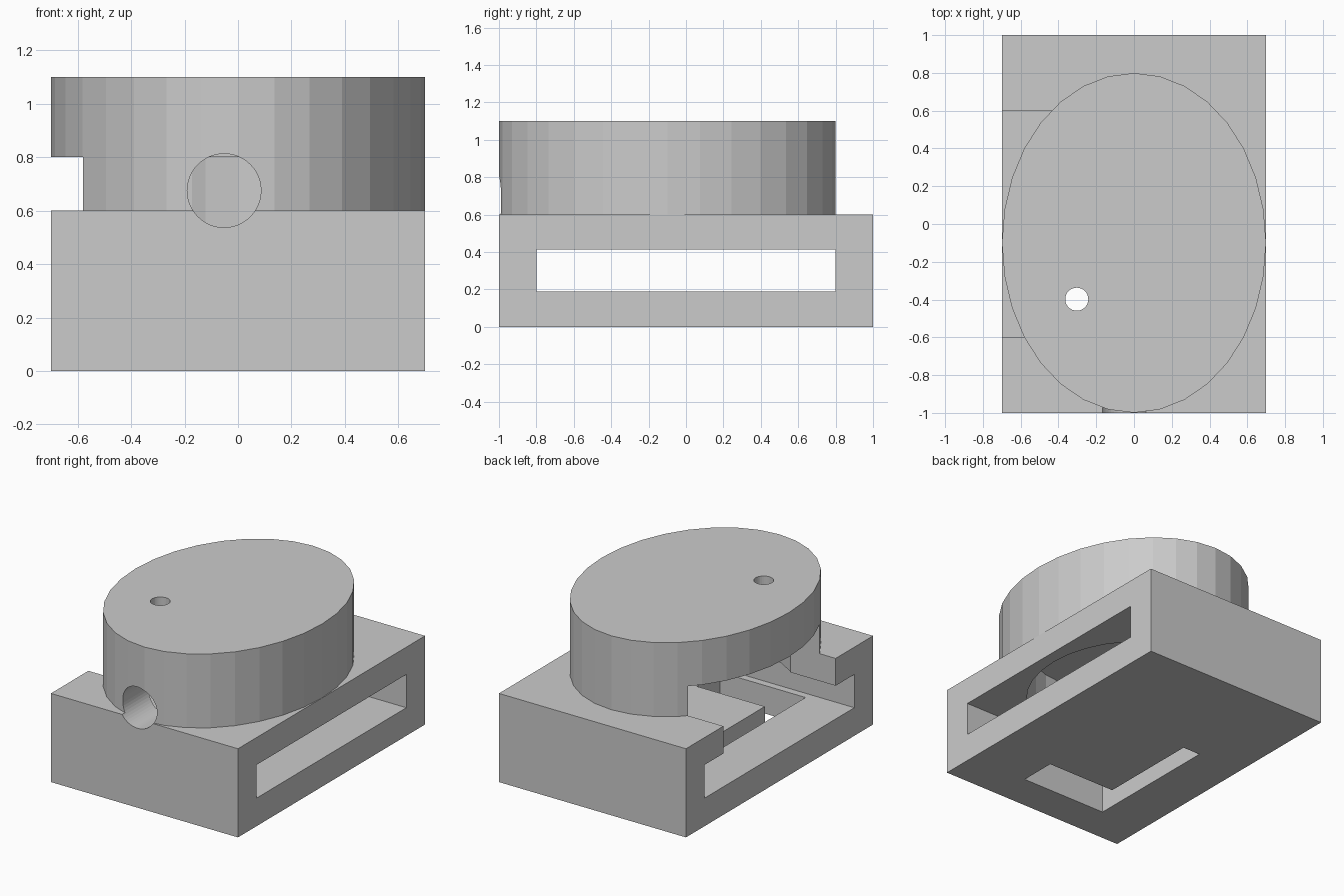
import bpy
import math

if "Cube" in bpy.data.objects:
    bpy.data.objects.remove(bpy.data.objects["Cube"])

grey = bpy.data.materials.new("light grey")
grey.diffuse_color = (0.6, 0.6, 0.6, 1)
grey.use_nodes = True
grey.node_tree.nodes["Principled BSDF"].inputs["Base Color"].default_value = grey.diffuse_color


def box(name, x, y, z):
    """Box from (min, max) pairs."""
    centre = [(p[0] + p[1]) / 2 for p in (x, y, z)]
    bpy.ops.mesh.primitive_cube_add(size=1, location=centre)
    ob = bpy.context.object
    ob.name = name
    ob.scale = [p[1] - p[0] for p in (x, y, z)]
    bpy.ops.object.transform_apply(location=True, rotation=True, scale=True)
    return ob


def cylinder(name, centre, rx, ry, height, rot=(0, 0, 0), sides=32):
    bpy.ops.mesh.primitive_cylinder_add(vertices=sides, radius=1, depth=1,
                                        location=centre, rotation=rot)
    ob = bpy.context.object
    ob.name = name
    ob.scale = (rx, ry, height)
    bpy.ops.object.transform_apply(location=True, rotation=True, scale=True)
    return ob


def combine(target, tool, operation):
    bpy.context.view_layer.objects.active = target
    mod = target.modifiers.new(operation, 'BOOLEAN')
    mod.object = tool
    mod.operation = operation
    mod.solver = 'EXACT'
    bpy.ops.object.modifier_apply(modifier=mod.name)
    bpy.data.objects.remove(tool, do_unlink=True)


# Rectangular base with the oval drum on top
housing = box("housing", (-0.7, 0.7), (-1, 1), (0, 0.6))
drum = cylinder("drum", (0, -0.1, 0.8), 0.699, 0.899, 0.6)
combine(housing, drum, 'UNION')

cutters = [
    # Wide slot running right through from side to side
    box("through_slot", (-0.9, 0.9), (-0.8, 0.8), (0.19, 0.415)),
    # Side opening leading into the rounded chamber
    box("side_opening", (-0.9, 0.0), (-0.6, 0.6), (0.3, 0.8)),
    cylinder("chamber", (0, -0.05, 0.55), 0.62, 0.68, 0.5),
    # L-shaped opening in the floor
    box("floor_opening_front", (-0.37, 0.27), (-0.75, -0.5), (-0.1, 0.3)),
    box("floor_opening_side", (-0.37, -0.24), (-0.75, 0.2), (-0.1, 0.29)),
    # Round port in the front, and small hole in the lid
    cylinder("front_port", (-0.052, -0.85, 0.675), 0.138, 0.138, 0.7,
             (math.pi / 2, 0, 0), 48),
    cylinder("lid_hole", (-0.303, -0.398, 0.95), 0.061, 0.061, 0.6),
]
for c in cutters:
    combine(housing, c, 'DIFFERENCE')

housing.data.materials.clear()
housing.data.materials.append(grey)
for p in housing.data.polygons:
    p.material_index = 0
    p.use_smooth = False
